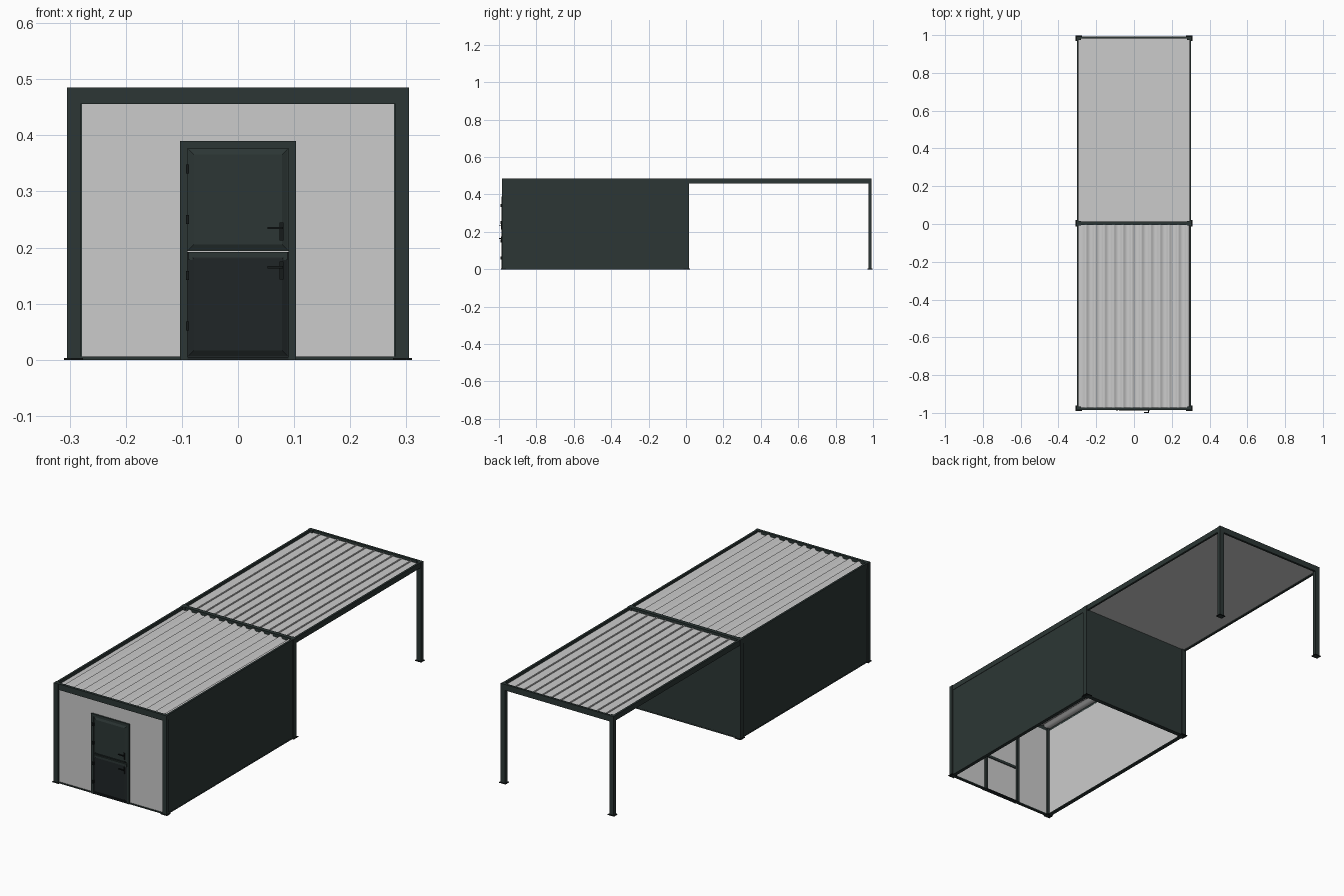
import bpy, bmesh
from mathutils import Vector

cube = bpy.data.objects.get("Cube")
if cube:
    bpy.data.objects.remove(cube, do_unlink=True)


def make_material(name, rgb):
    mat = bpy.data.materials.new(name)
    mat.use_nodes = True
    mat.diffuse_color = (*rgb, 1)
    bsdf = next(n for n in mat.node_tree.nodes if n.type == 'BSDF_PRINCIPLED')
    bsdf.inputs["Base Color"].default_value = (*rgb, 1)
    bsdf.inputs["Roughness"].default_value = 0.7
    return mat


LIGHT = make_material("light grey panel", (0.60, 0.60, 0.60))
TRIM = make_material("anthracite trim", (0.025, 0.037, 0.035))
DARK = make_material("dark door leaf", (0.014, 0.019, 0.020))
BLACK = make_material("black hardware", (0.008, 0.011, 0.011))


def finish(bm, name, mats):
    mesh = bpy.data.meshes.new(name)
    bm.normal_update()
    bm.to_mesh(mesh)
    bm.free()
    for m in mats:
        mesh.materials.append(m)
    obj = bpy.data.objects.new(name, mesh)
    bpy.context.collection.objects.link(obj)
    return obj


def box_mesh(lo, hi):
    bm = bmesh.new()
    bmesh.ops.create_cube(bm, size=1)
    for v in bm.verts:
        v.co = Vector([(a + b) / 2 + c * (b - a) for a, b, c in zip(lo, hi, v.co)])
    bm.normal_update()
    return bm


def box(name, lo, hi, mat=TRIM, inner=None):
    """Box between two corners; the side facing `inner` gets the light colour."""
    bm = box_mesh(lo, hi)
    if inner:
        for f in bm.faces:
            f.material_index = int(f.normal.dot(Vector(inner)) > 0.9)
    return finish(bm, name, [mat, LIGHT])


def extrude_profile(name, points, y0, y1, mat):
    """Sweep an open x-z profile along y."""
    bm = bmesh.new()
    front = [bm.verts.new((x, y0, z)) for x, z in points]
    back = [bm.verts.new((x, y1, z)) for x, z in points]
    for i in range(len(points) - 1):
        bm.faces.new((front[i], front[i + 1], back[i + 1], back[i]))
    return finish(bm, name, [mat])


W, TOP, BEAM = 0.305, 0.485, 0.459
FRONT, MID, BACK = -0.985, 0.002, 0.993

# Corner posts with foot plates
for row, y0, depth in (("front", FRONT, 0.018), ("middle", MID - 0.010, 0.025),
                       ("rear", BACK - 0.018, 0.018)):
    for side, s in (("right", -1), ("left", 1)):
        xs = sorted((s * W, s * (W - 0.024)))
        box(f"{row}_{side}_post", (xs[0], y0, 0), (xs[1], y0 + depth, TOP))
        box(f"{row}_{side}_foot", (xs[0] - 0.005, y0 - 0.005, 0),
            (xs[1] + 0.005, y0 + depth + 0.005, 0.003), BLACK)

# Roof beams across and along
for name, y0, depth in (("front", FRONT, 0.014), ("middle", MID - 0.008, 0.020),
                        ("rear", BACK - 0.012, 0.012)):
    box(f"{name}_cross_beam", (-W + 0.002, y0 + 0.001, BEAM - 0.003),
        (W - 0.002, y0 + depth, TOP))
for side, s in (("right", -1), ("left", 1)):
    xs = sorted((s * (W - 0.002), s * (W - 0.012)))
    box(f"shed_{side}_beam", (xs[0], FRONT + 0.002, BEAM), (xs[1], MID, TOP))
    box(f"carport_{side}_beam", (xs[0], MID, BEAM), (xs[1], BACK - 0.002, TOP))

    # Side walls, dark outside and light inside
    xs = sorted((s * (W - 0.004), s * (W - 0.012)))
    box(f"{side}_wall", (xs[0], FRONT + 0.01, 0.003), (xs[1], MID + 0.01, BEAM + 0.004),
        inner=(-s, 0, 0))
    xs = sorted((s * (W - 0.003), s * (W - 0.020)))
    box(f"{side}_floor_rail", (xs[0], FRONT + 0.01, 0), (xs[1], MID, 0.006))

box("back_wall", (-W + 0.01, MID + 0.004, 0.003), (W - 0.01, MID + 0.012, BEAM + 0.004),
    inner=(0, -1, 0))
box("back_floor_rail", (-W + 0.01, MID - 0.008, 0), (W - 0.01, MID + 0.013, 0.006))

# Front wall around the doorway
DOOR, HEAD = 0.103, 0.390
wall_y = (FRONT + 0.006, FRONT + 0.014)
for side, s in (("right", -1), ("left", 1)):
    xs = sorted((s * (W - 0.02), s * (DOOR - 0.01)))
    box(f"front_wall_{side}", (xs[0], wall_y[0], 0.004), (xs[1], wall_y[1], BEAM), LIGHT)
    xs = sorted((s * (W - 0.02), s * DOOR))
    box(f"front_floor_rail_{side}", (xs[0], FRONT + 0.002, 0), (xs[1], FRONT + 0.016, 0.006))
    # Thin edge strip beside the post
    xs = sorted((s * (W - 0.02), s * (W - 0.027)))
    box(f"front_edge_strip_{side}", (xs[0], FRONT + 0.004, 0.004), (xs[1], FRONT + 0.016, BEAM))
    # Door jamb
    xs = sorted((s * DOOR, s * (DOOR - 0.013)))
    box(f"door_{side}_jamb", (xs[0], FRONT - 0.001, 0), (xs[1], FRONT + 0.024, HEAD))
box("front_wall_header", (-DOOR, wall_y[0], HEAD - 0.01), (DOOR, wall_y[1], BEAM), LIGHT)
box("door_head", (-DOOR + 0.002, FRONT - 0.001, HEAD - 0.013), (DOOR - 0.002, FRONT + 0.024, HEAD))
box("door_sill", (-DOOR + 0.002, FRONT, 0), (DOOR - 0.002, FRONT + 0.02, 0.005), DARK)


def door_leaf(name, z0, z1, mat):
    """Leaf with a raised, mitred centre panel."""
    bm = box_mesh((-0.09, FRONT + 0.003, z0), (0.09, FRONT + 0.014, z1))
    face = next(f for f in bm.faces if f.normal.y < -0.9)
    next(f for f in bm.faces if f.normal.y > 0.9).material_index = 1
    bmesh.ops.inset_individual(bm, faces=[face], thickness=0.002, depth=0)
    bmesh.ops.inset_individual(bm, faces=[face], thickness=0.014, depth=0.005)
    return finish(bm, name, [mat, LIGHT])


# Two-part door with its rails, handles and hinges
door_leaf("upper_door_leaf", 0.194, 0.377, TRIM)
door_leaf("lower_door_leaf", 0.005, 0.192, DARK)
box("door_middle_rail", (-0.088, FRONT - 0.001, 0.178), (0.088, FRONT + 0.018, 0.192))
for part, z in (("upper", 0.235), ("lower", 0.165)):
    box(f"{part}_handle_plate", (0.074, FRONT - 0.005, z - 0.022),
        (0.081, FRONT + 0.004, z + 0.010), BLACK)
    box(f"{part}_handle_stem", (0.075, FRONT - 0.014, z - 0.002),
        (0.080, FRONT, z + 0.002), BLACK)
    box(f"{part}_handle_lever", (0.053, FRONT - 0.015, z - 0.002),
        (0.080, FRONT - 0.011, z + 0.002), BLACK)
for i, z in enumerate((0.06, 0.15, 0.25, 0.34)):
    box(f"door_hinge_{i + 1}", (-0.093, FRONT - 0.006, z - 0.008),
        (-0.087, FRONT + 0.004, z + 0.008), BLACK)

# Corrugated shed roof
RIBS, HALF = 12, W - 0.012
pitch = 2 * HALF / RIBS
profile = []
for i in range(RIBS):
    x = -HALF + i * pitch
    profile += [(x, 0.470), (x + 0.55 * pitch, 0.470),
                (x + 0.66 * pitch, 0.479), (x + 0.89 * pitch, 0.479)]
profile.append((HALF, 0.470))
roof = extrude_profile("shed_roof_sheet", profile, FRONT + 0.01, MID, LIGHT)
for poly in roof.data.polygons:
    poly.use_smooth = True

# Flat carport roof with narrow standing ribs
box("carport_roof_sheet", (-HALF, MID + 0.01, 0.464), (HALF, BACK - 0.01, 0.472), LIGHT)
for i in range(1, RIBS):
    x = -HALF + i * pitch
    box(f"carport_roof_rib_{i}", (x - 0.003, MID + 0.01, 0.471),
        (x + 0.003, BACK - 0.01, 0.476), LIGHT)
